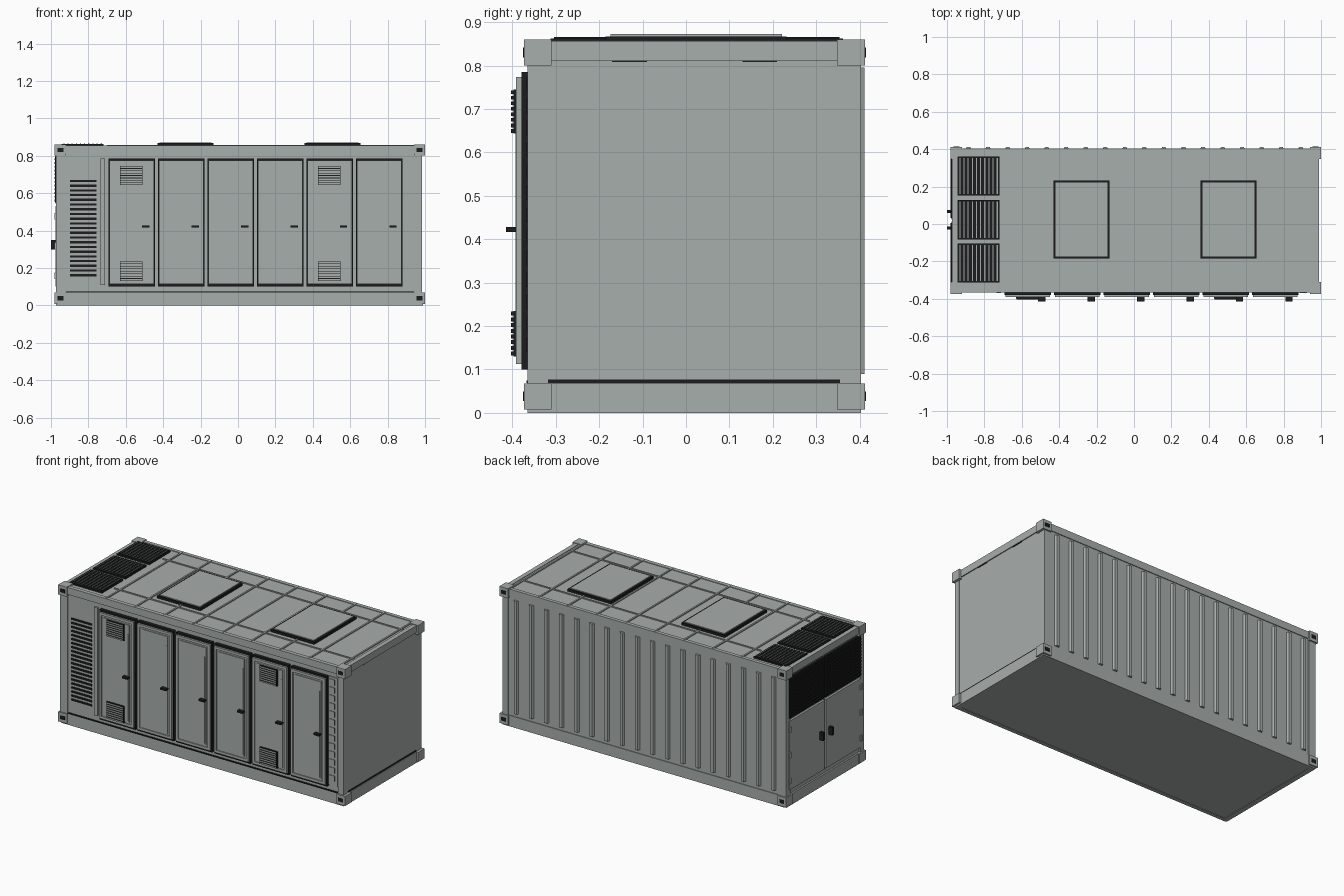
import bpy, bmesh
from mathutils import Vector

if "Cube" in bpy.data.objects:
    bpy.data.objects.remove(bpy.data.objects["Cube"])


def material(name, rgb):
    m = bpy.data.materials.new(name)
    m.diffuse_color = (*rgb, 1)
    m.use_nodes = True
    m.node_tree.nodes["Principled BSDF"].inputs["Base Color"].default_value = m.diffuse_color
    return m


GREY = material("container grey", (0.39, 0.425, 0.415))
BLACK = material("rubber black", (0.012, 0.012, 0.013))


def part(name, boxes, mat=GREY, face_dir=None, face_mat=None, taper=None):
    """One object from boxes (x0, x1, y0, y1, z0, z1); faces along face_dir get face_mat.
    taper narrows the +y side in x, giving pressed ribs."""
    bm = bmesh.new()
    for x0, x1, y0, y1, z0, z1 in boxes:
        c = Vector((x0 + x1, y0 + y1, z0 + z1)) / 2
        for v in bmesh.ops.create_cube(bm, size=1)["verts"]:
            k = taper if taper and v.co.y > 0 else 1
            v.co = c + Vector((v.co.x * (x1 - x0) * k, v.co.y * (y1 - y0), v.co.z * (z1 - z0)))
    bm.normal_update()
    if face_dir:
        for f in bm.faces:
            f.material_index = int(f.normal.dot(Vector(face_dir)) > 0.9)
    me = bpy.data.meshes.new(name)
    bm.to_mesh(me)
    bm.free()
    me.materials.append(mat)
    if face_mat:
        me.materials.append(face_mat)
    ob = bpy.data.objects.new(name, me)
    bpy.context.collection.objects.link(ob)
    return ob


def frame(x0, x1, y0, y1, z0, z1, w):
    """Four bars in the xz plane."""
    return [(x0, x1, y0, y1, z0, z0 + w), (x0, x1, y0, y1, z1 - w, z1),
            (x0, x0 + w, y0, y1, z0 + w, z1 - w), (x1 - w, x1, y0, y1, z0 + w, z1 - w)]


# Shell
part("shell", [(-0.962, 0.982, -0.358, 0.398, 0.002, 0.852)])
rails = []
for z0, z1 in ((0, 0.068), (0.812, 0.856)):
    rails += [(-0.965, 0.985, -0.365, -0.34, z0, z1), (-0.965, 0.985, 0.38, 0.403, z0, z1),
              (-0.972, -0.94, -0.36, 0.40, z0, z1), (0.96, 0.988, -0.36, 0.40, z0, z1)]
part("frame_rails", rails)
part("corner_posts", [(x0, x1, y0, y1, 0.05, 0.82)
                      for x0, x1 in ((-0.972, -0.922), (0.945, 0.985))
                      for y0, y1 in ((-0.365, -0.33), (0.36, 0.403))])

# Corner castings and their lifting holes
castings, holes = [], []
for x0, x1 in ((-0.98, -0.92), (0.94, 1.0)):
    for z0, z1 in ((0.008, 0.068), (0.80, 0.86)):
        castings += [(x0, x1, -0.373, -0.31, z0, z1), (x0, x1, 0.348, 0.412, z0, z1)]
        cx, cz = (x0 + x1) / 2, (z0 + z1) / 2
        for y in (-0.373, 0.412):
            holes.append((cx - 0.016, cx + 0.016, y - 0.002, y + 0.002, cz - 0.011, cz + 0.011))
part("corner_castings", castings)
part("lifting_holes", holes, BLACK)

# Dark seams
part("seams", [(-0.92, 0.94, -0.367, -0.35, 0.069, 0.075),
               (0.975, 0.985, -0.318, 0.355, 0.069, 0.077),
               (0.975, 0.985, -0.17, -0.09, 0.808, 0.812),
               (0.975, 0.985, 0.13, 0.21, 0.808, 0.812)], BLACK)

# Pressed ribs on the back wall
part("back_ribs", [(-0.885 + i * 0.1045 - 0.017, -0.885 + i * 0.1045 + 0.017, 0.395, 0.411, 0.09, 0.795)
                   for i in range(18)], taper=0.55)

# Roof ribs
part("roof_ribs", [(x - 0.005, x + 0.005, -0.355, 0.395, 0.85, 0.858)
                   for x in [-0.66 + i * 0.2 for i in range(9)]]
     + [(-0.7, 0.96, y - 0.004, y + 0.004, 0.85, 0.858) for y in (-0.22, 0.26)])

# Roof hatches: dark gasket under a grey lid
for i, (x0, x1) in enumerate(((-0.43, -0.13), (0.355, 0.655))):
    part(f"hatch_gasket_{i}", [(x0, x1, -0.185, 0.232, 0.85, 0.867)], BLACK)
    part(f"hatch_lid_{i}", [(x0 + 0.011, x1 - 0.011, -0.174, 0.221, 0.86, 0.872)])

# Roof grilles
beds, slats = [], []
for y0, y1 in ((-0.312, -0.104), (-0.082, 0.127), (0.153, 0.361)):
    beds.append((-0.945, -0.72, y0, y1, 0.85, 0.862))
    for i in range(10):
        x = -0.931 + i * 0.0222
        slats.append((x - 0.003, x + 0.003, y0 + 0.008, y1 - 0.008, 0.86, 0.866))
part("roof_grilles", beds, BLACK)
part("roof_grille_slats", slats, BLACK, (0, 0, 1), GREY)

# Front intake louvre and jamb posts
part("front_louvre", [(-0.898, -0.757, -0.362, -0.35, 0.155 + i * 0.0252, 0.167 + i * 0.0252)
                      for i in range(21)], BLACK)
part("front_jambs", [(-0.735, -0.712, -0.37, -0.35, 0.11, 0.785),
                     (0.88, 0.943, -0.364, -0.35, 0.11, 0.785)])
# Row of hinge blocks beside the last door, dark towards the side
part("hinge_blocks", [(0.885, 0.925, -0.369, -0.355, 0.14 + i * 0.05, 0.172 + i * 0.05)
                      for i in range(13)], GREY, (1, 0, 0), BLACK)

# Six cabinet doors
gaskets, slabs, panels, strips, handles = [], [], [], [], []
vent_beds, vent_slats = [], []
for i in range(6):
    x0 = -0.692 + i * 0.2645
    x1 = x0 + 0.248
    gaskets.append((x0, x1, -0.379, -0.35, 0.1, 0.785))
    slabs.append((x0 + 0.005, x1 - 0.005, -0.384, -0.37, 0.113, 0.774))
    panels += frame(x0 + 0.005, x1 - 0.005, -0.391, -0.38, 0.113, 0.774, 0.016)
    panels.append((x0 + 0.034, x1 - 0.034, -0.39, -0.38, 0.14, 0.747))
    strips.append((x1 - 0.046, x1 - 0.040, -0.393, -0.385, 0.15, 0.69))
    handles.append((x1 - 0.068, x1 - 0.03, -0.414, -0.388, 0.417, 0.428))
    if i in (0, 4):
        for z0, z1 in ((0.13, 0.235), (0.643, 0.745)):
            a, b = x0 + 0.062, x0 + 0.182
            vent_beds.append((a, b, -0.397, -0.38, z0, z1))
            step = (z1 - z0) / 8
            vent_slats += [(a + 0.003, b - 0.003, -0.403, -0.39, z0 + j * step + 0.002,
                            z0 + (j + 1) * step - 0.002) for j in range(8)]
part("door_gaskets", gaskets, BLACK)
part("door_slabs", slabs)
part("door_panels", panels)
part("door_strips", strips)
part("door_handles", handles, BLACK)
part("door_vents", vent_beds, BLACK)
part("door_vent_slats", vent_slats, BLACK, (0, -1, 0), GREY)

# Left end: two dark louvres above two service doors
beds, slats, bars, doors, hinges, pulls = [], [], [], [], [], []
for y0, y1, outer in ((-0.335, 0.013, -0.333), (0.025, 0.373, 0.371)):
    beds.append((-0.975, -0.95, y0, y1, 0.545, 0.80))
    slats += [(-0.982, -0.97, y0 + 0.008, y1 - 0.008, 0.556 + i * 0.02, 0.566 + i * 0.02) for i in range(12)]
    bars += [(-0.978, -0.97, y0 + 0.02 + i * 0.034, y0 + 0.024 + i * 0.034, 0.55, 0.795) for i in range(10)]
    doors.append((-0.975, -0.95, y0, y1, 0.10, 0.53))
    hinges += [(-0.981, -0.97, outer - 0.008, outer + 0.008, z, z + 0.035) for z in (0.14, 0.30, 0.46)]
for y in (-0.022, 0.067):
    pulls.append((-1.0, -0.972, y - 0.008, y + 0.008, 0.30, 0.35))
part("end_louvre_beds", beds, BLACK)
part("end_louvre_slats", slats, BLACK)
part("end_louvre_bars", bars, BLACK)
part("end_doors", doors)
part("end_door_seam", [(-0.966, -0.95, 0.013, 0.025, 0.10, 0.53)], BLACK)
part("end_hinges", hinges)
part("end_handles", pulls, BLACK)
